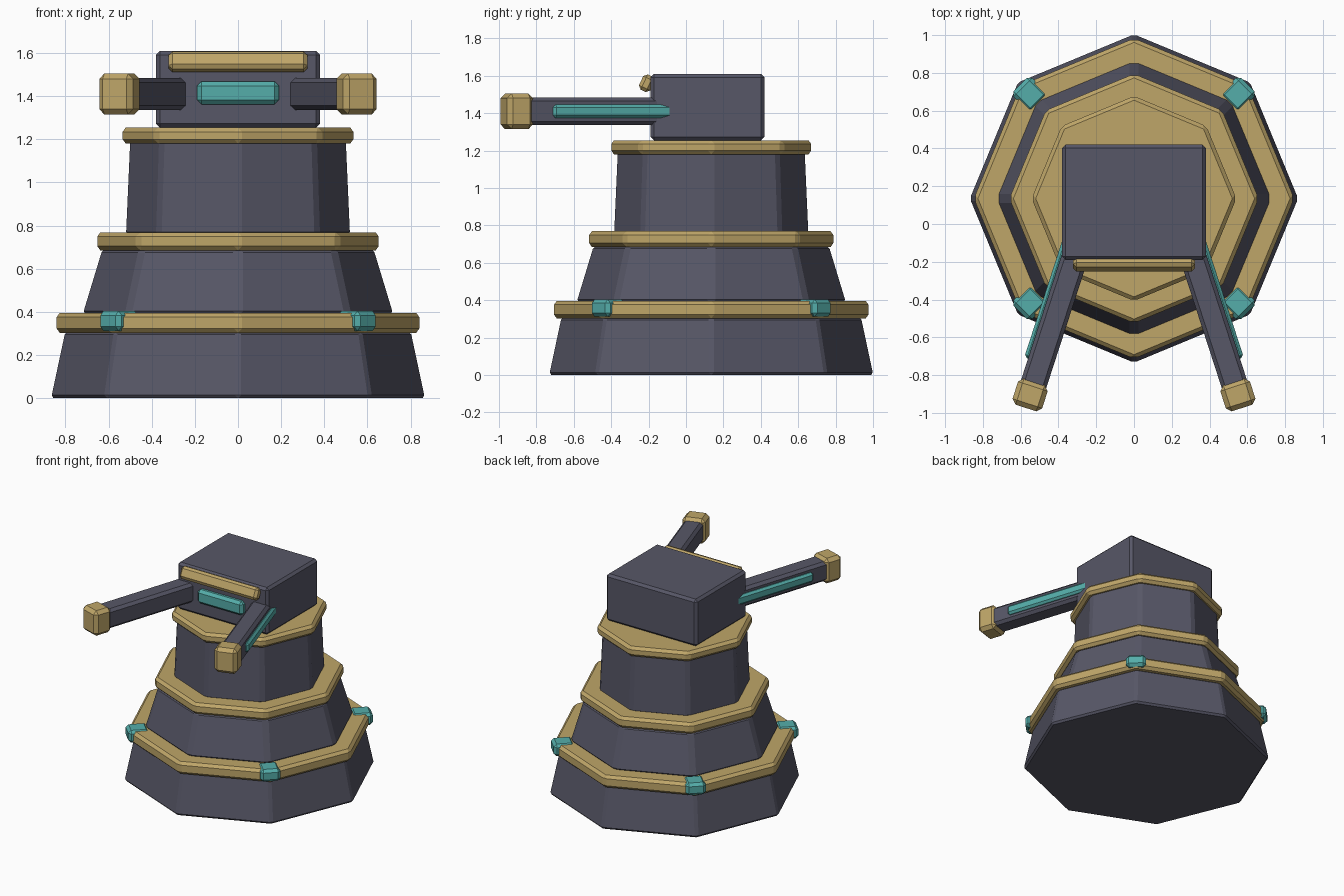
import bpy
from math import radians, sin, cos, pi
from mathutils import Vector, Matrix

if "Cube" in bpy.data.objects:
    bpy.data.objects.remove(bpy.data.objects["Cube"])

CY = 0.135  # y centre of the octagonal tower


def material(name, rgb):
    m = bpy.data.materials.new(name)
    m.diffuse_color = (*rgb, 1)
    m.use_nodes = True
    m.node_tree.nodes["Principled BSDF"].inputs["Base Color"].default_value = m.diffuse_color
    return m


DARK = material("dark_metal", (0.095, 0.095, 0.135))
GOLD = material("gold_trim", (0.52, 0.38, 0.14))
TEAL = material("teal_glow", (0.09, 0.42, 0.40))


def finish(name, mat, bevel):
    ob = bpy.context.object
    ob.name = name
    ob.data.materials.append(mat)
    mod = ob.modifiers.new("Bevel", "BEVEL")
    mod.width = bevel
    mod.segments = 1
    mod.limit_method = "ANGLE"
    return ob


def octagon(name, r0, r1, z0, z1, mat, bevel):
    # eight-sided tier with corners on the x and y axes
    bpy.ops.mesh.primitive_cone_add(vertices=8, radius1=r0, radius2=r1, depth=z1 - z0,
                                    location=(0, CY, (z0 + z1) / 2))
    return finish(name, mat, bevel)


def box(name, loc, size, mat, bevel, rot=(0, 0, 0)):
    bpy.ops.mesh.primitive_cube_add(size=1, location=loc, rotation=rot)
    ob = bpy.context.object
    ob.data.transform(Matrix.Diagonal((*size, 1)))
    return finish(name, mat, bevel)


# stacked tapered tiers
octagon("base_tier", 0.872, 0.806, 0.0, 0.31, DARK, 0.015)
octagon("middle_tier", 0.732, 0.635, 0.38, 0.70, DARK, 0.025)
octagon("upper_tier", 0.527, 0.507, 0.75, 1.20, DARK, 0.02)

# gold rings capping each tier
for name, r, z0, z1 in (("lower_ring", 0.848, 0.303, 0.396),
                        ("middle_ring", 0.66, 0.685, 0.769),
                        ("upper_ring", 0.542, 1.18, 1.255)):
    octagon(name, r, r, z0, z1, GOLD, 0.02)

# teal clips on the diagonal corners of the lower ring
for i in range(4):
    a = pi / 4 + i * pi / 2
    box(f"ring_clip_{i + 1}", (0.78 * cos(a), CY + 0.78 * sin(a), 0.358),
        (0.145, 0.14, 0.092), TEAL, 0.02, (0, 0, a))

# head with brow bar and visor
box("head", (0, 0.115, 1.4325), (0.76, 0.61, 0.355), DARK, 0.018)
box("brow_bar", (0, -0.21, 1.56), (0.645, 0.066, 0.09), GOLD, 0.018, (radians(-25), 0, 0))
box("visor", (0, -0.195, 1.415), (0.38, 0.065, 0.105), TEAL, 0.02)

# splayed barrels, each placed in a frame centred on its muzzle
for side, label in ((-1, "left"), (1, "right")):
    turn = side * radians(18)
    frame = Matrix.Translation((side * 0.55, -0.905, 1.41)) @ Matrix.Rotation(turn, 4, "Z")
    for part, off, size, mat, bevel in (
            ("barrel", (0, 0.44, 0), (0.14, 0.80, 0.148), DARK, 0.02),
            ("muzzle", (0, 0, 0), (0.165, 0.145, 0.19), GOLD, 0.025),
            ("barrel_strip", (side * 0.07, 0.515, 0), (0.042, 0.67, 0.072), TEAL, 0.015)):
        box(f"{label}_{part}", frame @ Vector(off), size, mat, bevel, (0, 0, turn))
